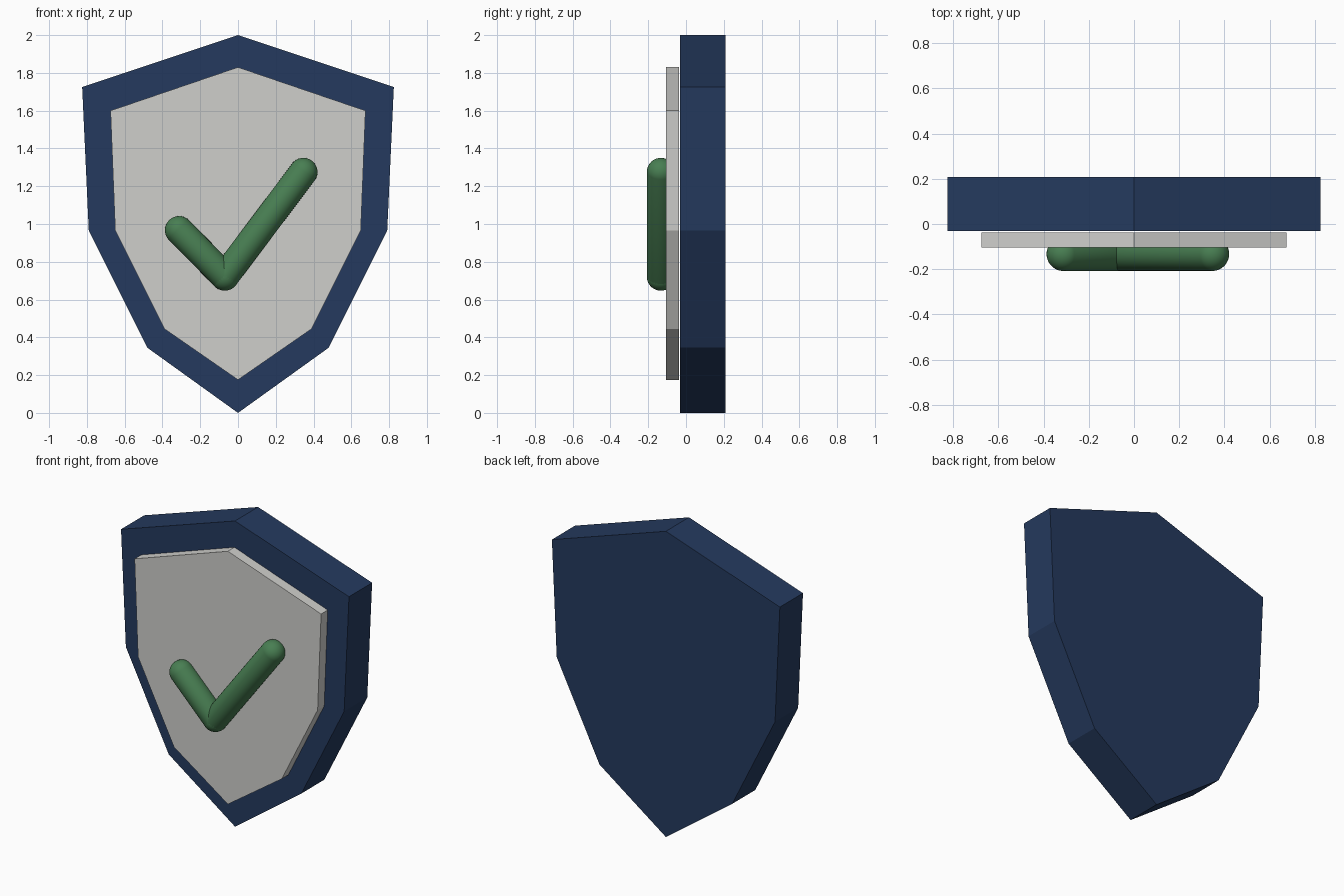
import bpy
import bmesh
from mathutils import Vector

if "Cube" in bpy.data.objects:
    bpy.data.objects.remove(bpy.data.objects["Cube"], do_unlink=True)


def make_material(name, rgb):
    mat = bpy.data.materials.new(name)
    mat.use_nodes = True
    mat.diffuse_color = (*rgb, 1)
    mat.node_tree.nodes["Principled BSDF"].inputs["Base Color"].default_value = (*rgb, 1)
    return mat


def add_object(name, bm, mat):
    bmesh.ops.recalc_face_normals(bm, faces=bm.faces)
    mesh = bpy.data.meshes.new(name)
    bm.to_mesh(mesh)
    bm.free()
    mesh.materials.append(mat)
    obj = bpy.data.objects.new(name, mesh)
    bpy.context.collection.objects.link(obj)
    return obj


def shield_slab(name, half_outline, y_front, y_back, mat):
    """Mirror a half outline (top to bottom tip) and extrude it along y."""
    left = [(-x, z) for x, z in half_outline[-2:0:-1]]
    bm = bmesh.new()
    face = bm.faces.new([bm.verts.new((x, y_front, z)) for x, z in half_outline + left])
    extruded = bmesh.ops.extrude_face_region(bm, geom=[face], use_keep_orig=True)
    moved = [e for e in extruded["geom"] if isinstance(e, bmesh.types.BMVert)]
    bmesh.ops.translate(bm, verts=moved, vec=(0, y_back - y_front, 0))
    return add_object(name, bm, mat)


def capsule(name, start, end, radius, mat):
    """Stretch a sphere between two points."""
    start, end = Vector(start), Vector(end)
    axis = end - start
    bm = bmesh.new()
    bmesh.ops.create_uvsphere(bm, u_segments=32, v_segments=17, radius=radius)
    for v in bm.verts:
        if v.co.z > 0:
            v.co.z += axis.length
    bmesh.ops.rotate(bm, verts=bm.verts, matrix=axis.to_track_quat("Z", "Y").to_matrix())
    bmesh.ops.translate(bm, verts=bm.verts, vec=start)
    for f in bm.faces:
        f.smooth = True
    return add_object(name, bm, mat)


navy = make_material("navy", (0.018, 0.042, 0.112))
grey = make_material("light grey", (0.62, 0.62, 0.60))
green = make_material("green", (0.065, 0.21, 0.085))

# Thick shield body and raised front panel
body = [(0, 2), (0.825, 1.725), (0.79, 0.965), (0.48, 0.345), (0, 0)]
panel = [(0, 1.83), (0.675, 1.6), (0.65, 0.965), (0.39, 0.445), (0, 0.175)]
shield_slab("shield_body", body, -0.031, 0.208, navy)
shield_slab("front_panel", panel, -0.105, -0.037, grey)

# Check mark made of two rounded bars meeting at the corner
radius, depth = 0.075, -0.133
corner = (-0.07, depth, 0.722)
capsule("check_short_bar", corner, (-0.312, depth, 0.967), radius, green)
capsule("check_long_bar", corner, (0.346, depth, 1.275), radius, green)
